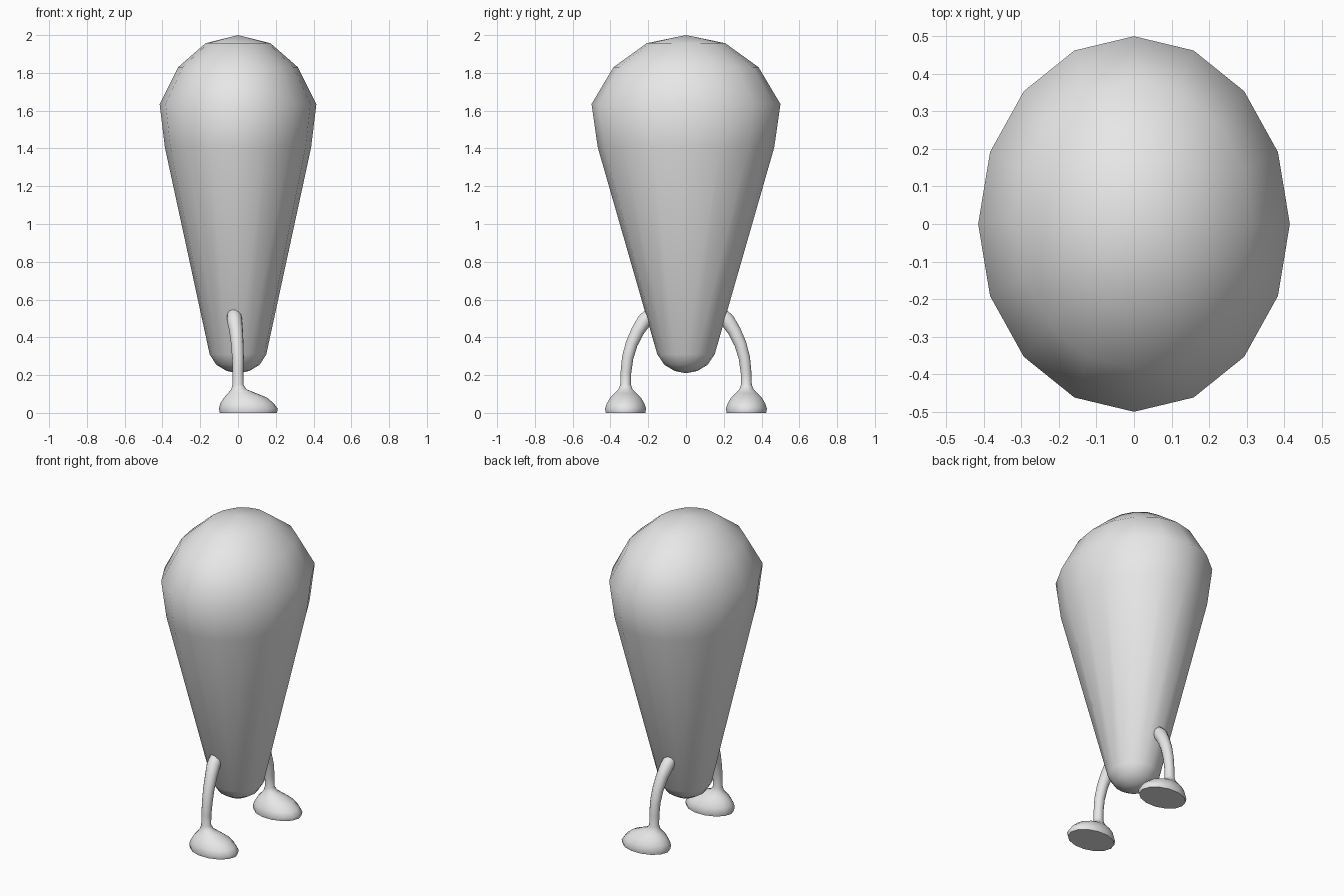
import bpy, bmesh, math
from mathutils import Vector

if "Cube" in bpy.data.objects:
    bpy.data.objects.remove(bpy.data.objects["Cube"])

grey = bpy.data.materials.new("plain grey")
grey.diffuse_color = (0.8, 0.8, 0.8, 1)
grey.use_nodes = True
grey.node_tree.nodes["Principled BSDF"].inputs["Base Color"].default_value = grey.diffuse_color


def skin(name, rings, angle):
    """Loft closed rings of points into a capped, smooth-shaded object."""
    bm = bmesh.new()
    loops = [[bm.verts.new(p) for p in ring] for ring in rings]
    for a, b in zip(loops, loops[1:]):
        n = len(a)
        for i in range(n):
            j = (i + 1) % n
            bm.faces.new((a[i], a[j], b[j], b[i]))
    for loop in (loops[0], loops[-1]):
        mid = bm.verts.new(sum((v.co for v in loop), Vector()) / len(loop))
        for i in range(len(loop)):
            bm.faces.new((loop[i], loop[(i + 1) % len(loop)], mid))
    bmesh.ops.remove_doubles(bm, verts=bm.verts, dist=1e-5)
    bmesh.ops.recalc_face_normals(bm, faces=bm.faces)
    mesh = bpy.data.meshes.new(name)
    bm.to_mesh(mesh)
    bm.free()
    mesh.materials.append(grey)
    obj = bpy.data.objects.new(name, mesh)
    bpy.context.collection.objects.link(obj)
    bpy.ops.object.select_all(action='DESELECT')
    obj.select_set(True)
    bpy.context.view_layer.objects.active = obj
    bpy.ops.object.shade_smooth_by_angle(angle=math.radians(angle))
    return obj


def ellipse(center, u, v, n):
    return [Vector(center) + u * math.cos(2 * math.pi * i / n)
            + v * math.sin(2 * math.pi * i / n) for i in range(n)]


X, Y = Vector((1, 0, 0)), Vector((0, 1, 0))

# Drop-shaped body: height, half width in x, half width in y
profile = [(0.21, 0, 0), (0.222, 0.06, 0.06), (0.255, 0.115, 0.115),
           (0.31, 0.15, 0.152), (1.405, 0.387, 0.467), (1.635, 0.415, 0.5),
           (1.83, 0.317, 0.384), (1.957, 0.172, 0.208), (2.0, 0, 0)]
skin("body", [ellipse((0, 0, z), X * rx, Y * ry, 16) for z, rx, ry in profile], 80)

# Bowed leg centre line: x, y, z, radius
leg_path = [(-0.022, 0.16, 0.535, 0.022), (-0.021, 0.185, 0.523, 0.038),
            (-0.018, 0.22, 0.488, 0.04), (-0.010, 0.255, 0.435, 0.036),
            (-0.004, 0.288, 0.365, 0.033), (0, 0.309, 0.29, 0.031),
            (0, 0.318, 0.215, 0.029), (0, 0.32, 0.15, 0.029)]
# Foot sections: height, heel x, toe x, half width
foot = [(0.125, -0.036, 0.045, 0.038), (0.105, -0.052, 0.095, 0.058),
        (0.08, -0.075, 0.155, 0.084), (0.05, -0.094, 0.190, 0.102),
        (0.022, -0.101, 0.211, 0.112), (0.005, -0.096, 0.206, 0.107)]

for name, side in (("front_leg", -1), ("back_leg", 1)):
    pts = [Vector((x, y * side, z)) for x, y, z, r in leg_path]
    rings = []
    for i, p in enumerate(pts):
        d = (pts[min(i + 1, len(pts) - 1)] - pts[max(i - 1, 0)]).normalized()
        if i == len(pts) - 1:
            d = Vector((0, 0, -1))
        v = X.cross(d).normalized() * -1
        u = v.cross(d).normalized() * -1
        if u.x < 0:
            u.negate()
        if v.y < 0:
            v.negate()
        rings.append(ellipse(p, u * leg_path[i][3], v * leg_path[i][3], 14))
    for z, x0, x1, w in foot:
        rings.append(ellipse(((x0 + x1) / 2, 0.32 * side, z),
                             X * (x1 - x0) / 2, Y * w, 14))
    # Lower the sole onto the ground
    for p in rings[-1]:
        p.z = 0
    skin(name, rings, 60)
